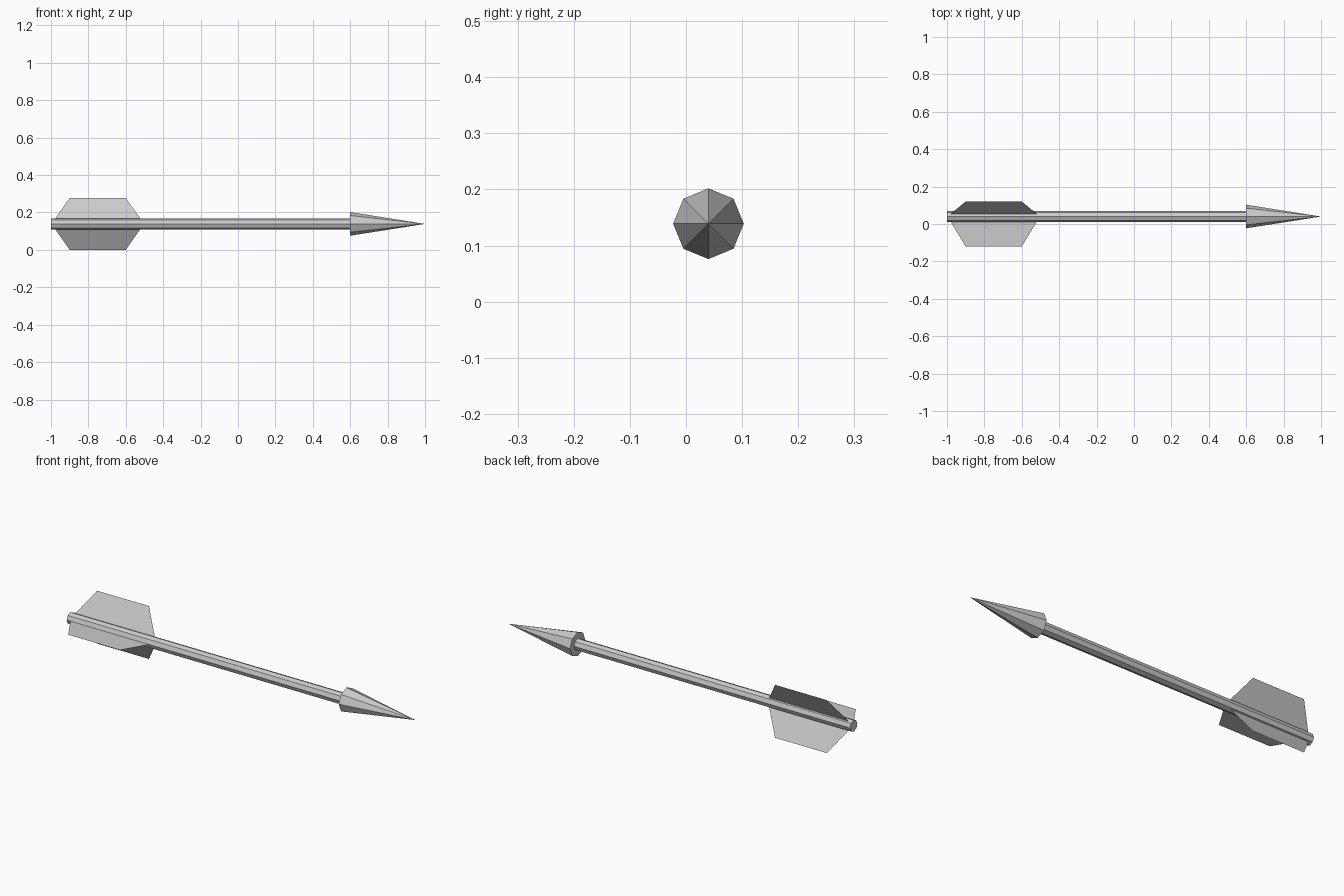
import bpy
import bmesh
from math import cos, sin, radians, pi
from mathutils import Matrix

cube = bpy.data.objects.get("Cube")
if cube:
    bpy.data.objects.remove(cube, do_unlink=True)

AXIS_Y, AXIS_Z = 0.04, 0.139   # centre line of the arrow
SIDES = 8

grey = bpy.data.materials.new("light_grey")
GREY = (0.6, 0.6, 0.6, 1)
grey.diffuse_color = GREY
grey.use_nodes = True
grey.node_tree.nodes["Principled BSDF"].inputs["Base Color"].default_value = GREY


def add_object(name, bm):
    mesh = bpy.data.meshes.new(name)
    bm.to_mesh(mesh)
    bm.free()
    mesh.materials.append(grey)
    obj = bpy.data.objects.new(name, mesh)
    obj.location = (0, AXIS_Y, AXIS_Z)
    bpy.context.collection.objects.link(obj)
    return obj


def tapered_rod(name, x0, x1, r0, r1):
    """Capped eight-sided rod or cone lying along x."""
    bm = bmesh.new()
    bmesh.ops.create_cone(bm, cap_ends=True, segments=SIDES,
                          radius1=r0, radius2=r1, depth=x1 - x0)
    turn = Matrix.Translation(((x0 + x1) / 2, 0, 0)) @ Matrix.Rotation(pi / 2, 4, "Y")
    bmesh.ops.transform(bm, matrix=turn, verts=bm.verts)
    bmesh.ops.remove_doubles(bm, verts=bm.verts, dist=0.0001)
    return add_object(name, bm)


def fin(name, angle):
    """Flat vane reaching outward at an angle in the yz plane."""
    profile = [(-0.985, 0.02), (-0.515, 0.02), (-0.60, 0.16), (-0.90, 0.16)]
    bm = bmesh.new()
    bm.faces.new([bm.verts.new((x, r * cos(angle), r * sin(angle)))
                  for x, r in profile])
    return add_object(name, bm)


# Shaft and pointed head
tapered_rod("shaft", -1.0, 0.6, 0.03, 0.03)
tapered_rod("arrow_head", 0.6, 1.0, 0.063, 0)

# Three vanes spaced evenly around the tail
for name, degrees in (("upper_fin", 60), ("front_fin", 180), ("lower_fin", 300)):
    fin(name, radians(degrees))
